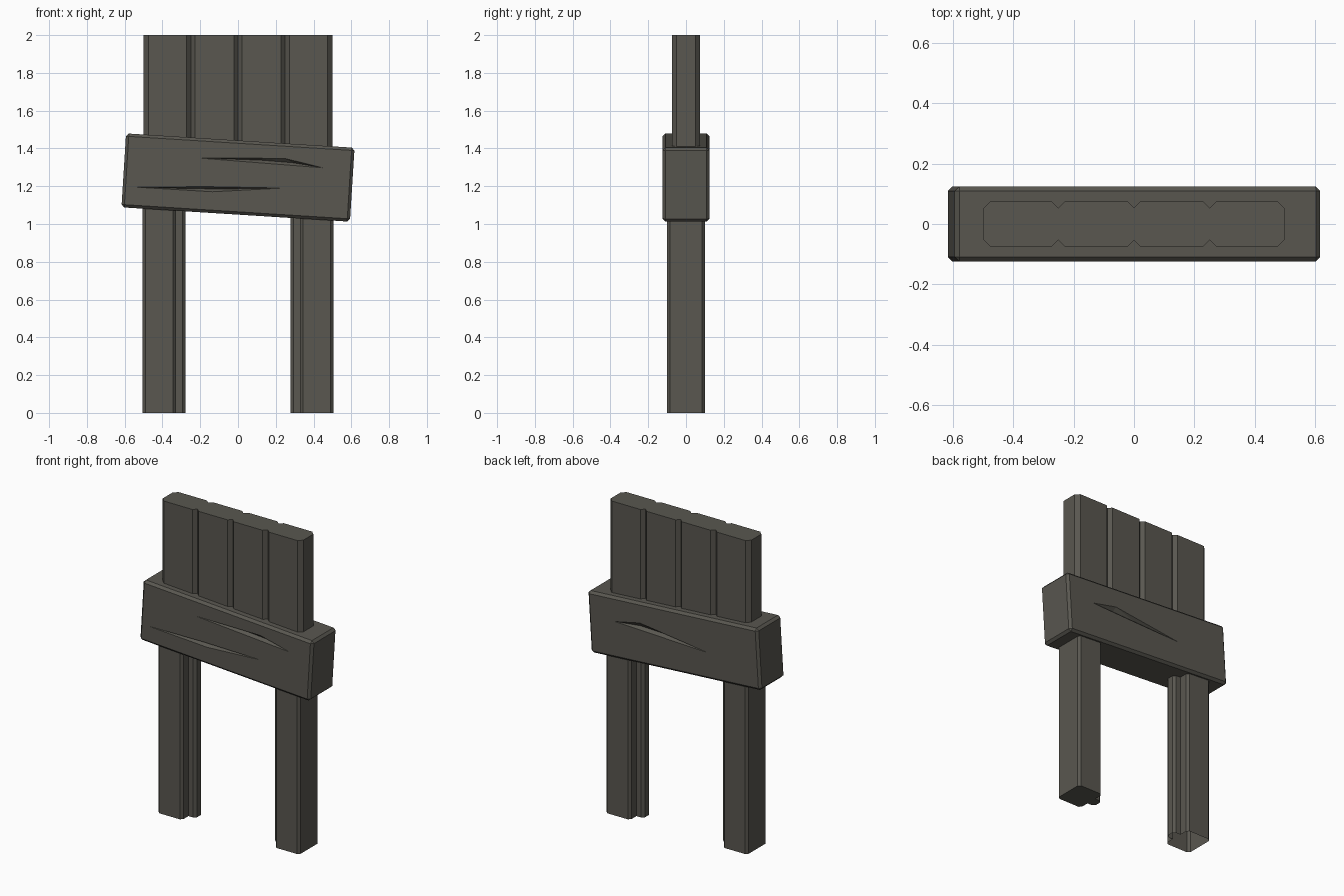
import bpy, bmesh, math
from mathutils import Matrix

if "Cube" in bpy.data.objects:
    bpy.data.objects.remove(bpy.data.objects["Cube"])

wood = bpy.data.materials.new("dark_wood")
wood.diffuse_color = (0.1, 0.095, 0.08, 1)
wood.use_nodes = True
wood.node_tree.nodes["Principled BSDF"].inputs["Base Color"].default_value = wood.diffuse_color
TILT = Matrix.Translation((0, 0, 1.246)) @ Matrix.Rotation(math.radians(3.6), 4, 'Y')


def finish(name, bm):
    bmesh.ops.recalc_face_normals(bm, faces=bm.faces)
    mesh = bpy.data.meshes.new(name)
    bm.to_mesh(mesh)
    bm.free()
    mesh.materials.append(wood)
    ob = bpy.data.objects.new(name, mesh)
    bpy.context.collection.objects.link(ob)
    return ob


def prism(name, half, z0, z1, mirror_x=1, bottom=True):
    """Extrude upward a profile given by its front half, mirrored in y."""
    pts = half + [(x, -y) for x, y in reversed(half)]
    bm = bmesh.new()
    base = bm.faces.new([bm.verts.new((x * mirror_x, y, z0)) for x, y in pts])
    ext = bmesh.ops.extrude_face_region(bm, geom=[base], use_keep_orig=True)
    top = [g for g in ext["geom"] if isinstance(g, bmesh.types.BMVert)]
    bmesh.ops.translate(bm, verts=top, vec=(0, 0, z1 - z0))
    bmesh.ops.recalc_face_normals(bm, faces=bm.faces)
    if not bottom:
        low = [f for f in bm.faces if all(v.co.z < z0 + 1e-4 for v in f.verts)]
        bmesh.ops.delete(bm, geom=low, context='FACES_ONLY')
    return finish(name, bm)


# Plank panel above the lintel, with V grooves between four boards
panel = [(-0.5, -0.05), (-0.475, -0.075)]
for gx in (-0.25, 0, 0.25):
    panel += [(gx - 0.022, -0.075), (gx, -0.053), (gx + 0.022, -0.075)]
panel += [(0.475, -0.075), (0.5, -0.05)]
prism("plank_panel", panel, 1.2, 2.0)

# Posts: chamfered square section with a narrow door stop on the inner side
post = [(0.278, -0.02), (0.294, -0.035), (0.328, -0.035), (0.328, -0.085),
        (0.343, -0.1), (0.49, -0.1), (0.505, -0.085)]
prism("right_post", post, 0, 1.2)
prism("left_post", post, 0, 1.2, mirror_x=-1, bottom=False)

# Tilted lintel beam with chamfered edges
bm = bmesh.new()
bmesh.ops.create_cube(bm, size=1)
bmesh.ops.scale(bm, verts=bm.verts, vec=(1.212, 0.248, 0.392))
bmesh.ops.bevel(bm, geom=bm.edges[:], offset=0.015, segments=1, affect='EDGES', profile=0.5)
beam = finish("lintel_beam", bm)
beam.matrix_world = TILT


def gouge(name, outline, side):
    """Cut a shallow splinter-shaped notch into one face of the beam."""
    (a, b, c, d) = outline
    mid = [((p[0] + q[0] * 3) / 4, (p[1] + q[1] * 3) / 4)
           for p, q in ((a, ((b[0] + d[0]) / 2, (b[1] + d[1]) / 2)),
                        (c, ((b[0] + d[0]) / 2, (b[1] + d[1]) / 2)))]
    bm = bmesh.new()
    for x, z in outline:
        bm.verts.new((x, side * 0.1245, z))
        bm.verts.new((x, side * 0.15, z))
    for x, z in mid:
        bm.verts.new((x, side * 0.104, z))
    bmesh.ops.convex_hull(bm, input=bm.verts)
    cutter = finish(name, bm)
    cutter.matrix_world = TILT
    cutter.hide_render = True
    cutter.hide_viewport = True
    mod = beam.modifiers.new(name, 'BOOLEAN')
    mod.operation = 'DIFFERENCE'
    mod.solver = 'EXACT'
    mod.object = cutter


gouge("upper_gouge_cutter", [(-0.23, 0.09), (0.24, 0.117), (0.45, 0.079), (0.22, 0.088)], -1)
gouge("lower_gouge_cutter", [(-0.55, -0.085), (-0.16, -0.058), (0.25, -0.04), (-0.13, -0.084)], -1)
gouge("back_gouge_cutter", [(0.42, 0.04), (0.24, 0.067), (-0.24, -0.025), (0.14, 0.012)], 1)

# Bake the cuts into the beam and drop the cutters
bpy.context.view_layer.update()
cutters = [m.object for m in beam.modifiers]
baked = bpy.data.meshes.new_from_object(
    beam.evaluated_get(bpy.context.evaluated_depsgraph_get()))
beam.modifiers.clear()
beam.data = baked
for c in cutters:
    bpy.data.objects.remove(c)
